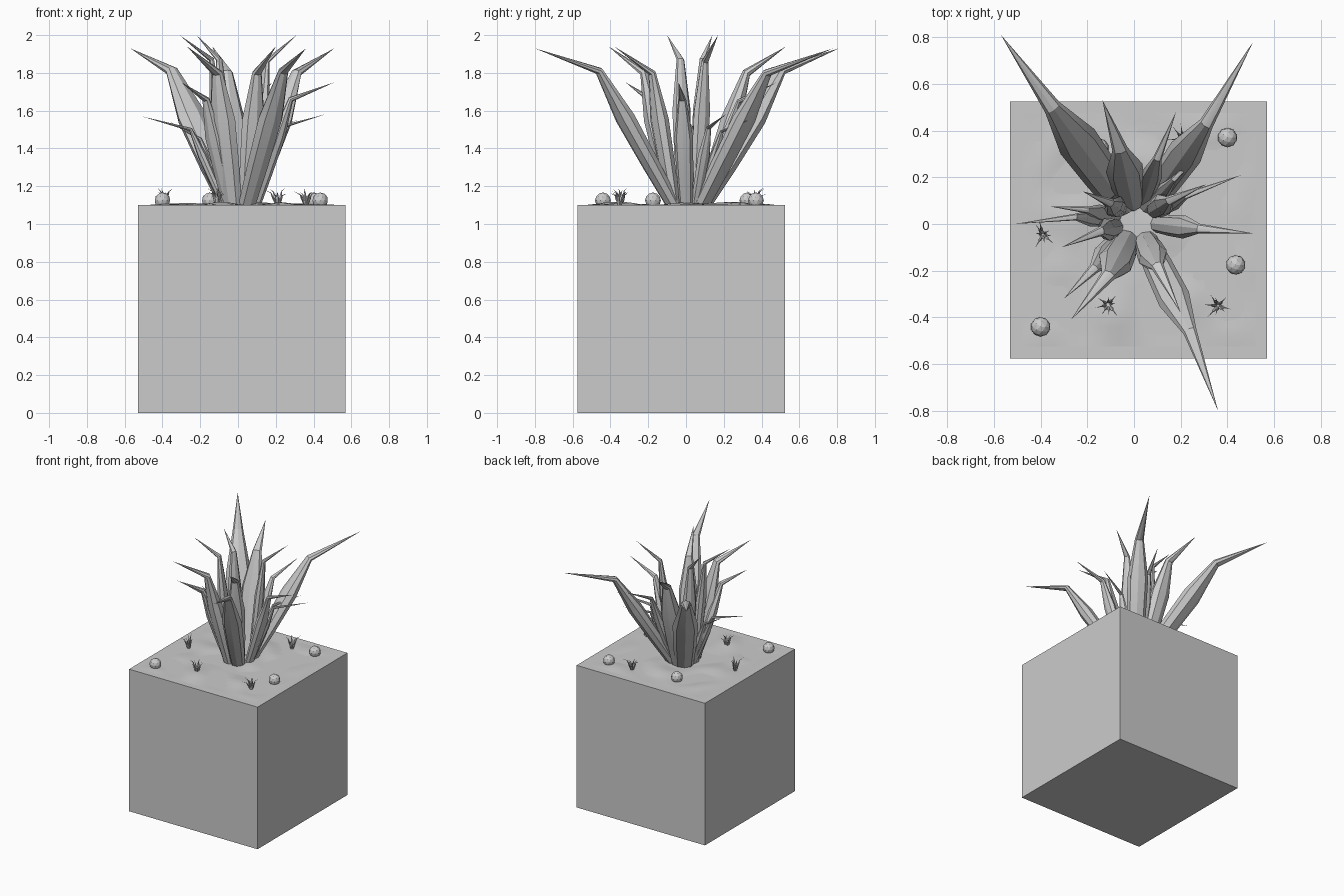
import bpy, bmesh, math, random
from mathutils import Vector, noise

if "Cube" in bpy.data.objects:
    bpy.data.objects.remove(bpy.data.objects["Cube"])

random.seed(4)
TOP = 1.1


def finish(bm, name, angle=None):
    bmesh.ops.recalc_face_normals(bm, faces=bm.faces)
    me = bpy.data.meshes.new(name)
    bm.to_mesh(me)
    bm.free()
    ob = bpy.data.objects.new(name, me)
    bpy.context.collection.objects.link(ob)
    if angle:
        bpy.ops.object.select_all(action='DESELECT')
        ob.select_set(True)
        bpy.context.view_layer.objects.active = ob
        bpy.ops.object.shade_smooth_by_angle(angle=math.radians(angle))
    return ob


def add_leaf(bm, base, bend, tip, width, sides=8, thick=0.7):
    """Fat tapered leaf: swollen body, pinched bend, long spine."""
    base, bend, tip = Vector(base), Vector(bend), Vector(tip)
    side = Vector((base.y - bend.y, bend.x - base.x, 0)).normalized()
    body = (bend - base).normalized()
    end = (tip - bend).normalized()
    stations = [(base, 0.72, body), (base.lerp(bend, 0.3), 0.9, body),
                (base.lerp(bend, 0.65), 1.0, body),
                (bend, 0.42, (body + end).normalized())]
    rings = []
    for centre, scale, direction in stations:
        across = direction.cross(side)
        r = width / 2 * scale
        rings.append([bm.verts.new(
            centre + side * r * math.cos(a) + across * r * thick * math.sin(a))
            for a in (2 * math.pi * i / sides for i in range(sides))])
    point = bm.verts.new(tip)
    bm.faces.new(rings[0])
    for i in range(sides):
        j = (i + 1) % sides
        for lo, hi in zip(rings, rings[1:]):
            bm.faces.new((lo[i], lo[j], hi[j], hi[i]))
        bm.faces.new((rings[-1][i], rings[-1][j], point))


# Cube planter
bm = bmesh.new()
bmesh.ops.create_cube(bm, size=TOP)
bmesh.ops.translate(bm, verts=bm.verts, vec=(0.02, -0.025, TOP / 2))
finish(bm, "planter_block")

# Gently lumpy soil
bm = bmesh.new()
bmesh.ops.create_grid(bm, x_segments=24, y_segments=24, size=0.5)
for v in bm.verts:
    fade = min(1, (0.5 - max(abs(v.co.x), abs(v.co.y))) / 0.12)
    v.co.z = TOP + 0.001 + fade * 0.025 * max(-0.1, noise.noise(v.co * 5))
    v.co.x += 0.02
    v.co.y -= 0.025
finish(bm, "soil", 40)

# Big succulent: tip, bend, width
leaves = [
    ((-.57, .81, 1.93), (-.35, .50, 1.81), .18),
    ((.51, .78, 1.93), (.31, .43, 1.80), .15),
    ((.36, -.80, 1.93), (.24, -.46, 1.81), .14),
    ((-.135, .53, 1.94), (-.06, .32, 1.80), .16),
    ((-.27, -.41, 1.94), (-.11, -.22, 1.80), .15),
    ((.20, -.38, 1.94), (.10, -.18, 1.80), .13),
    ((-.31, -.10, 2.0), (-.14, -.03, 1.87), .10),
    ((.31, .17, 2.0), (.15, .10, 1.86), .10),
    ((-.22, .14, 2.0), (-.10, .09, 1.87), .10),
    ((.51, -.04, 1.75), (.28, -.02, 1.66), .10),
    ((-.30, -.32, 1.75), (-.17, -.19, 1.66), .11),
    ((.18, .48, 1.75), (.10, .28, 1.65), .09),
    ((-.51, 0, 1.57), (-.25, .03, 1.50), .07),
    ((-.36, .075, 1.54), (-.20, .06, 1.45), .07),
    ((.46, .21, 1.58), (.22, .12, 1.51), .07),
    ((.31, .33, 1.55), (.17, .19, 1.49), .06),
]
bm = bmesh.new()
heart = Vector((0.01, 0.01, TOP))
for tip, bend, width in leaves:
    out = Vector((bend[0] - heart.x, bend[1] - heart.y, 0)).normalized()
    add_leaf(bm, heart + out * 0.085, bend, tip, width)
finish(bm, "succulent_leaves", 30)

# Small spiky tufts
for n, (x, y) in enumerate([(-.39, -.045), (-.11, -.345), (.36, -.35), (.21, .36)]):
    bm = bmesh.new()
    for i in range(8):
        a = i * math.tau / 8 + random.uniform(-.3, .3)
        reach, height = random.uniform(.03, .075), random.uniform(.06, .095)
        d = Vector((math.cos(a), math.sin(a), 0))
        c = Vector((x, y, TOP))
        up = Vector((0, 0, height))
        add_leaf(bm, c + d * .008, c + d * reach * .5 + up * .8,
                 c + d * reach + up, .014, sides=5)
    finish(bm, f"spiky_tuft_{n + 1}")

# Round cacti: faceted ball
for n, (x, y) in enumerate([(-.40, -.44), (.435, -.175), (.40, .37), (-.15, .325)]):
    bm = bmesh.new()
    bmesh.ops.create_icosphere(bm, subdivisions=2, radius=.042)
    bmesh.ops.translate(bm, verts=bm.verts, vec=(x, y, TOP + .025))
    finish(bm, f"ball_cactus_{n + 1}")
